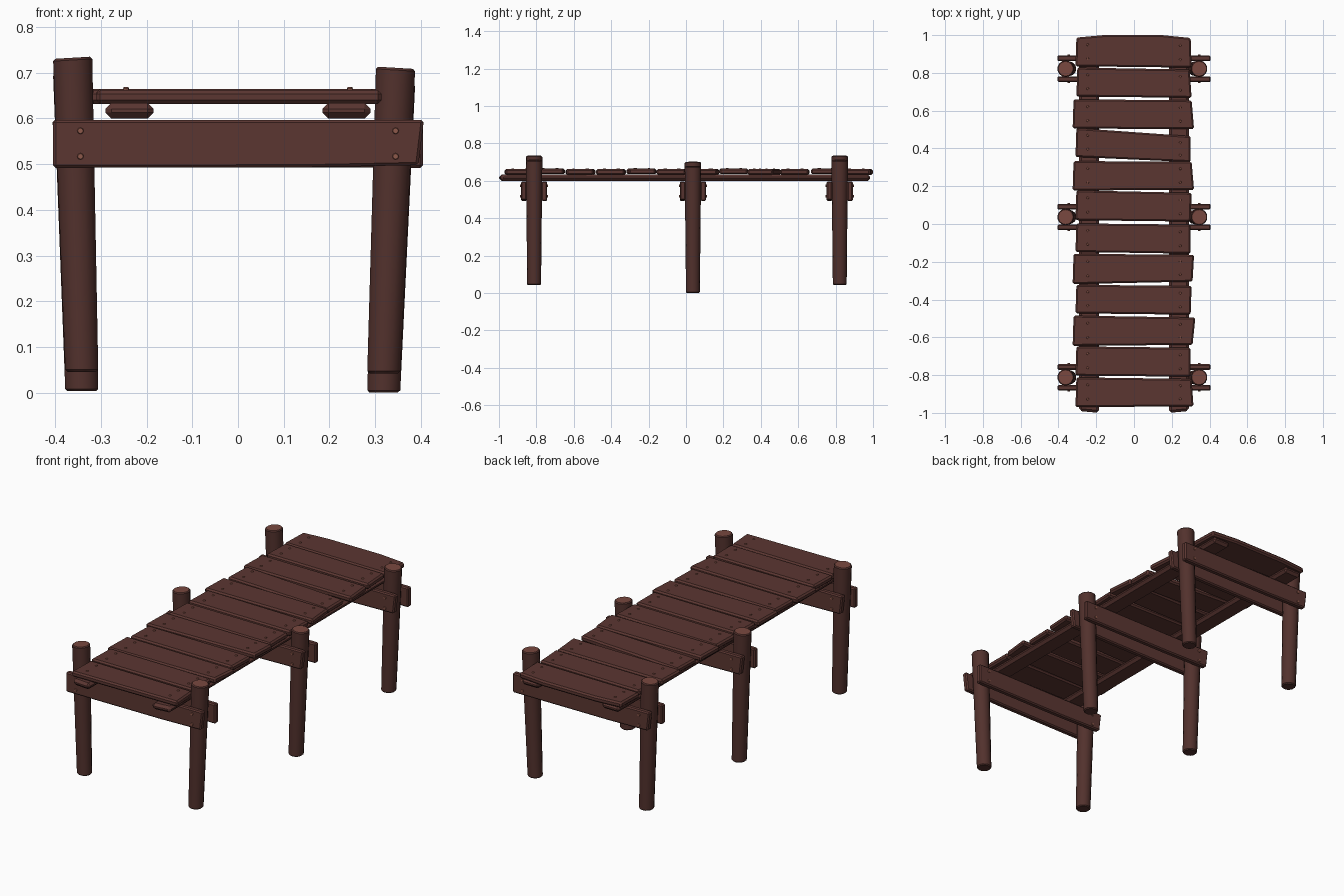
import bpy, bmesh
from mathutils import Vector, Matrix

if "Cube" in bpy.data.objects:
    bpy.data.objects.remove(bpy.data.objects["Cube"])


def material(name, rgb):
    m = bpy.data.materials.new(name)
    m.diffuse_color = (*rgb, 1)
    m.use_nodes = True
    m.node_tree.nodes["Principled BSDF"].inputs["Base Color"].default_value = m.diffuse_color
    return m


WOOD = material("wood", (0.105, 0.037, 0.031))
DARK = material("post_wood", (0.085, 0.031, 0.026))
CUT = material("cut_wood", (0.19, 0.065, 0.05))
NAIL = material("nail_metal", (0.27, 0.10, 0.07))


def finish(name, bm, mats, bevel=0):
    bmesh.ops.recalc_face_normals(bm, faces=bm.faces)
    me = bpy.data.meshes.new(name)
    bm.to_mesh(me)
    bm.free()
    ob = bpy.data.objects.new(name, me)
    bpy.context.collection.objects.link(ob)
    for m in mats:
        me.materials.append(m)
    if bevel:
        mod = ob.modifiers.new("worn_edges", 'BEVEL')
        mod.width = bevel
        mod.segments = 1
        mod.limit_method = 'ANGLE'
    return ob


def board(name, outline, depth, bevel):
    """Extrude a closed outline of 3D points along the depth vector."""
    bm = bmesh.new()
    a = [bm.verts.new(p) for p in outline]
    b = [bm.verts.new(Vector(p) + Vector(depth)) for p in outline]
    n = len(a)
    bm.faces.new(a)
    bm.faces.new(b[::-1])
    for i in range(n):
        j = (i + 1) % n
        bm.faces.new((a[i], a[j], b[j], b[i]))
    return finish(name, bm, [WOOD], bevel)


def stud_set(name, spots, axis, r, h):
    """Small eight-sided heads, all joined in one object."""
    bm = bmesh.new()
    rot = Vector((0, 0, 1)).rotation_difference(Vector(axis)).to_matrix().to_4x4()
    for p in spots:
        bmesh.ops.create_cone(bm, cap_ends=True, segments=8, radius1=r, radius2=r * 0.75,
                              depth=h, matrix=Matrix.Translation(p) @ rot)
    return finish(name, bm, [NAIL])


def post(name, bottom, top, r0, r1, tilt):
    """Leaning, tapering round post with a chamfered, slightly slanted top."""
    bm = bmesh.new()
    lo, hi = Vector(bottom), Vector(top)
    bmesh.ops.create_cone(bm, cap_ends=True, segments=14, radius1=r0, radius2=r1, depth=1,
                          matrix=Matrix.Translation((0, 0, 0.5)))
    for v in bm.verts:
        c = lo.lerp(hi, v.co.z)
        slant = tilt * v.co.x if v.co.z > 0.5 else 0
        v.co = (c.x + v.co.x, c.y + v.co.y, c.z + slant)
    for f in bm.faces:
        f.material_index = 1 if f.calc_center_median().z > 0.6 and len(f.verts) > 4 else 0
    ob = finish(name, bm, [DARK, CUT], 0.005)
    bpy.context.view_layer.objects.active = ob
    ob.select_set(True)
    bpy.ops.object.shade_smooth_by_angle(angle=0.6)
    ob.select_set(False)


# Three trestles: two posts, a pair of clamping beams, and bolts
for tag, y, z0, z1 in (("front", -0.812, 0.045, 0.733),
                       ("middle", 0.037, 0.003, 0.700),
                       ("back", 0.822, 0.045, 0.733)):
    post(tag + "_left_post", (-0.342, y, z0), (-0.362, y, z1), 0.037, 0.044, 0.06)
    post(tag + "_right_post", (0.319, y, z0 - 0.003), (0.345, y, z1 - 0.022), 0.037, 0.044, -0.06)
    for side, s in (("front", -1), ("rear", 1)):
        yb = y + s * 0.055
        outline = [(x * -s, yb - 0.015, z) for x, z in
                   ((-0.405, 0.492), (0.15, 0.493), (0.395, 0.498), (0.407, 0.597), (-0.405, 0.597))]
        board(f"{tag}_{side}_beam", outline, (0, 0.03, 0), 0.006)
        stud_set(f"{tag}_{side}_bolts",
                 [(x, y + s * 0.071, z) for x in (-0.345, 0.345) for z in (0.517, 0.573)],
                 (0, s, 0), 0.008, 0.008)

# Two long bearers under the deck
for tag, s in (("left", -1), ("right", 1)):
    board(tag + "_bearer",
          [(s * 0.185, -1.0, 0.6), (s * 0.29, -0.99, 0.6), (s * 0.29, 0.985, 0.6), (s * 0.185, 0.985, 0.6)],
          (0, 0, 0.034), 0.013)

# Deck planks: front-left, front-right, back-right, back-left y, then left x, front and back right x
planks = [
    (-0.970, -0.965, -0.820, -0.812, -0.31, 0.315, 0.305),
    (-0.803, -0.808, -0.655, -0.648, -0.31, 0.30, 0.30),
    (-0.645, -0.640, -0.495, -0.485, -0.325, 0.31, 0.325),
    (-0.473, -0.480, -0.328, -0.322, -0.31, 0.30, 0.305),
    (-0.318, -0.305, -0.163, -0.158, -0.325, 0.31, 0.318),
    (-0.148, -0.157, -0.003, 0.003, -0.31, 0.30, 0.30),
    (0.020, 0.013, 0.165, 0.178, -0.31, 0.30, 0.305),
    (0.178, 0.180, 0.330, 0.333, -0.325, 0.318, 0.305),
    (0.355, 0.328, 0.465, 0.508, -0.31, 0.30, 0.30),
    (0.505, 0.503, 0.655, 0.660, -0.325, 0.318, 0.305),
    (0.675, 0.668, 0.818, 0.828, -0.305, 0.305, 0.295),
    (0.835, 0.828, 0.985, 0.987, -0.31, 0.305, 0.30),
]
nails = []
for i, (fl, fr, br, bl, xl, xf, xb) in enumerate(planks):
    z = 0.632 + 0.003 * (i % 3 == 1)
    outline = [(xl, fl, z), (xf, fr, z), (xb, br, z)]
    if i == len(planks) - 1:   # bowed far edge
        outline += [(0.15, 1.0, z), (-0.16, 1.0, z)]
    outline.append((xl + 0.005, bl, z))
    board(f"deck_plank_{i + 1}", outline, (0, 0, 0.03), 0.008)
    for x, a, b in ((-0.245, fl, bl), (0.245, fr, br)):
        nails += [(x, a + (b - a) * t, z + 0.031) for t in (0.27, 0.75)]

# Nail heads in the deck
stud_set("deck_nails", nails, (0, 0, 1), 0.007, 0.005)
